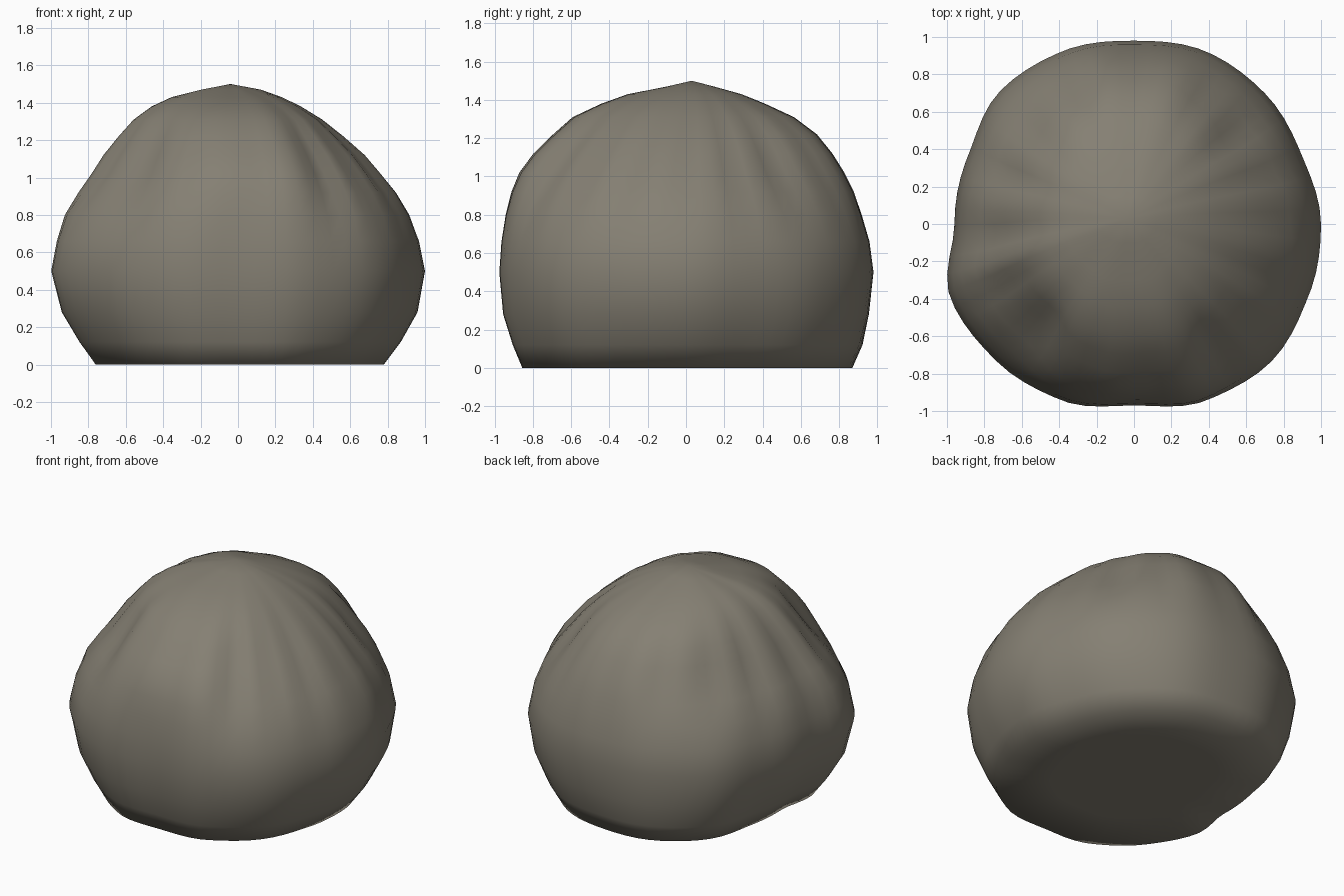
import bpy, bmesh, math
from math import cos, sin, tau

cube = bpy.data.objects.get("Cube")
if cube:
    bpy.data.objects.remove(cube, do_unlink=True)

SEGMENTS = 72

# Widest outline: radius at equal steps of angle, counterclockwise from +x
OUTLINE = [1, .97, .99, 1, .98, 1, 1.01, .96, .96, 1.06, 1.04, 1.02,
           .97, 1.02, 1.04, 1.01]

# Height, then share of the outline reached towards +x, +y, -x, -y
PROFILE = [
    (0, .78, .86, .75, .88),
    (.12, .87, .92, .84, .93),
    (.28, .96, .97, .94, .98),
    (.5, 1, 1, 1, 1),
    (.66, .97, .98, .97, .99),
    (.8, .92, .94, .93, .97),
    (.92, .85, .9, .86, .94),
    (1.02, .77, .85, .79, .9),
    (1.12, .69, .78, .72, .83),
    (1.22, .58, .69, .63, .73),
    (1.31, .47, .56, .54, .63),
    (1.38, .36, .4, .44, .48),
    (1.43, .26, .27, .33, .34),
    (1.47, .15, .12, .17, .13),
]

# Gathered shoulder folds: direction in degrees, half width, depth
FOLDS = [(45, 20, .06), (135, 20, .07), (225, 20, .12), (315, 18, .05),
         (-57, 6, .07), (-40, 5, .03), (-22, 6, .04), (2, 6, .03),
         (20, 6, .04), (40, 8, .05), (62, 5, .03), (88, 6, .02),
         (112, 6, .04), (138, 7, .03), (160, 6, .05), (186, 6, .04),
         (205, 6, .05), (230, 7, .03), (253, 6, .03), (278, 5, .02)]

# Fuller corner of the base
BASE_BULGE = [(125, 40, .06)]


def outline(angle):
    """Smoothly blended outline radius."""
    n = len(OUTLINE)
    t = (angle / tau * n) % n
    i = int(t)
    f = t - i
    f = f * f * (3 - 2 * f)
    return OUTLINE[i] * (1 - f) + OUTLINE[(i + 1) % n] * f


def share(row, angle):
    """Blend the four side profiles around the body."""
    cx, cy = cos(angle), sin(angle)
    east_west = row[1] if cx > 0 else row[3]
    north_south = row[2] if cy > 0 else row[4]
    return east_west * cx * cx + north_south * cy * cy


def bumps(table, angle, z, height, spread):
    """Sum of soft bumps by direction, fading away from one height."""
    total = 0
    for direction, width, depth in table:
        d = (math.degrees(angle) - direction + 180) % 360 - 180
        total += depth * math.exp(-(d / width) ** 2)
    return total * math.exp(-((z - height) / spread) ** 2)


bm = bmesh.new()


def ring(row, scale=1):
    z = row[0]
    lean = max(0, z - 1) * .06
    verts = []
    for i in range(SEGMENTS):
        a = tau * i / SEGMENTS
        shape = 1 - bumps(FOLDS, a, z, 1.1, .28) + bumps(BASE_BULGE, a, z, 0, .22)
        r = outline(a) * share(row, a) * shape * scale
        verts.append(bm.verts.new((r * cos(a) - lean, r * sin(a) + lean, z)))
    return verts


# Flat underside, rounded belly and gathered top
rings = [ring(PROFILE[0], .6)] + [ring(row) for row in PROFILE]
for low, high in zip(rings, rings[1:]):
    for i in range(SEGMENTS):
        j = (i + 1) % SEGMENTS
        bm.faces.new((low[i], low[j], high[j], high[i]))
bm.faces.new(rings[0][::-1])
apex = bm.verts.new((-.04, .03, 1.5))
for i in range(SEGMENTS):
    bm.faces.new((rings[-1][i], rings[-1][(i + 1) % SEGMENTS], apex))

mesh = bpy.data.meshes.new("gathered_lump")
bm.to_mesh(mesh)
bm.free()
mesh.shade_smooth()

# Single dull taupe colour
taupe = bpy.data.materials.new("dull taupe")
taupe.use_nodes = True
color = (.235, .215, .172, 1)
taupe.diffuse_color = color
taupe.node_tree.nodes["Principled BSDF"].inputs["Base Color"].default_value = color
mesh.materials.append(taupe)

lump = bpy.data.objects.new("gathered_lump", mesh)
bpy.context.collection.objects.link(lump)
